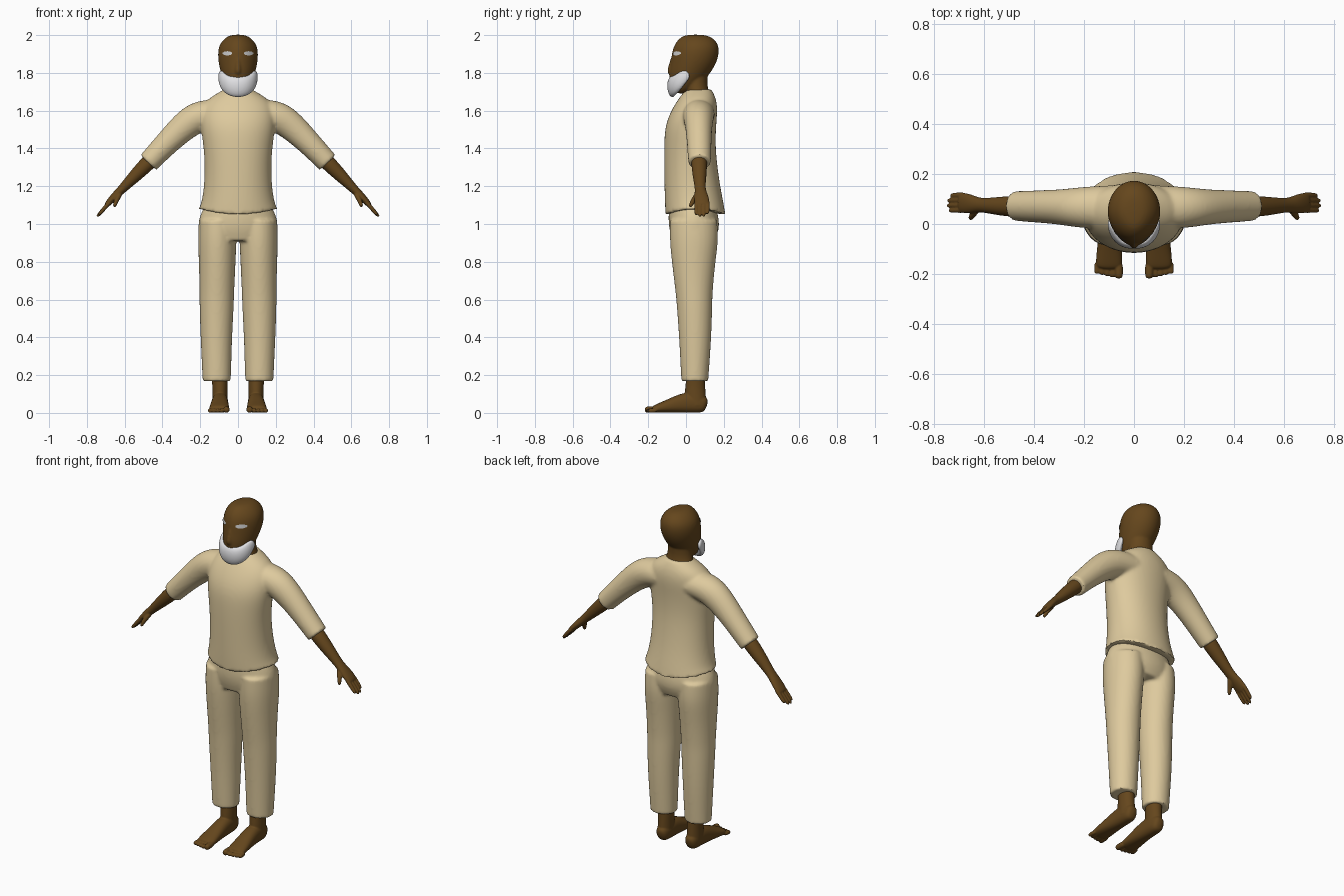
import bpy, bmesh, math
from mathutils import Vector as V

old = bpy.data.objects.get("Cube")
if old:
    bpy.data.objects.remove(old, do_unlink=True)

def material(name, r, g, b):
    m = bpy.data.materials.new(name)
    m.use_nodes = True
    m.diffuse_color = (r, g, b, 1)
    m.node_tree.nodes["Principled BSDF"].inputs["Base Color"].default_value = (r, g, b, 1)
    return m

cloth = material("tan cloth", .73, .59, .34)
skin = material("brown skin", .13, .062, .012)
white = material("white beard", .75, .75, .77)
eye_grey = material("pale eye", .6, .6, .6)

SIDES = 24

def loft(bm, rings, hard):
    """Closed tube through rings; hard ends keep a crisp rim."""
    crease = bm.edges.layers.float.get("crease_edge") or bm.edges.layers.float.new("crease_edge")
    rows = [[bm.verts.new(p) for p in r] for r in rings]
    for a, b in zip(rows, rows[1:]):
        for i in range(SIDES):
            j = (i + 1) % SIDES
            bm.faces.new((a[i], a[j], b[j], b[i]))
    for row in (rows[0], rows[-1]):
        cap = bm.faces.new(row)
        if hard:
            for e in cap.edges:
                e[crease] = 1

def power(v, p):
    return math.copysign(abs(v) ** p, v)

def column(bm, rows, sx=1, front=1, back=1, lift=0, hard=True):
    """Upright tube; rows of z, centre x, half width, front y, back y."""
    rings = []
    for k, (z, cx, rx, y0, y1) in enumerate(rows):
        mid, ry, ring = (y0 + y1) / 2, (y1 - y0) / 2, []
        for i in range(SIDES):
            t = math.tau * i / SIDES
            p = front if math.sin(t) < 0 else back
            dz = lift * math.cos(t) ** 2 if k == 0 else 0
            ring.append(V((sx * cx + rx * power(math.cos(t), p),
                           mid + ry * power(math.sin(t), p), z + dz)))
        rings.append(ring)
    loft(bm, rings, hard)

def limb(bm, rows, side, sx=1, p=1, hard=False):
    """Tube along a path; rows of x, y, z, size along side, size across."""
    pts = [V((sx * r[0], r[1], r[2])) for r in rows]
    rings = []
    for k, r in enumerate(rows):
        t = (pts[min(k + 1, len(pts) - 1)] - pts[max(k - 1, 0)]).normalized()
        a = V(side)
        a = (a - t * a.dot(t)).normalized()
        b = t.cross(a)
        rings.append([pts[k] + a * r[3] * power(math.cos(u), p) + b * r[4] * power(math.sin(u), p)
                      for u in (math.tau * i / SIDES for i in range(SIDES))])
    loft(bm, rings, hard)

def finish(bm, name, mat, voxel=0, smooth=5, mirror=False):
    bmesh.ops.recalc_face_normals(bm, faces=bm.faces)
    me = bpy.data.meshes.new(name)
    bm.to_mesh(me)
    bm.free()
    me.materials.append(mat)
    ob = bpy.data.objects.new(name, me)
    bpy.context.collection.objects.link(ob)
    bpy.ops.object.select_all(action='DESELECT')
    ob.select_set(True)
    bpy.context.view_layer.objects.active = ob
    if voxel:
        ob.modifiers.new("round", 'SUBSURF').levels = 2
        rm = ob.modifiers.new("blend", 'REMESH')
        rm.mode, rm.voxel_size = 'VOXEL', voxel
        sm = ob.modifiers.new("soften", 'SMOOTH')
        sm.factor, sm.iterations = .5, smooth
    if mirror:
        ob.modifiers.new("mirror", 'MIRROR').use_mirror_merge = False
    for m in list(ob.modifiers):
        bpy.ops.object.modifier_apply(modifier=m.name)
    bpy.ops.object.shade_smooth_by_angle(angle=math.radians(45))
    return ob

# Shirt: torso and two sleeves blended together
bm = bmesh.new()
column(bm, [(1.05, 0, .21, -.11, .21), (1.11, 0, .195, -.113, .2), (1.2, 0, .18, -.115, .182),
            (1.32, 0, .177, -.117, .165), (1.42, 0, .185, -.117, .157), (1.52, 0, .2, -.112, .16),
            (1.6, 0, .2, -.08, .168), (1.655, 0, .17, -.045, .162), (1.69, 0, .115, -.02, .148),
            (1.712, 0, .075, .0, .135)], lift=.03, back=.95, front=.97)
for s in (1, -1):
    limb(bm, [(.08, .07, 1.585, .085, .07), (.16, .066, 1.583, .086, .08), (.23, .066, 1.56, .08, .084),
              (.3, .068, 1.505, .07, .075), (.385, .07, 1.42, .065, .064),
              (.475, .072, 1.325, .06, .058)], (0, 1, 0), s, hard=True)
finish(bm, "shirt", cloth, .009, 6)

# Trousers: hips and two legs
bm = bmesh.new()
column(bm, [(.91, 0, .2, -.07, .15), (.97, 0, .213, -.09, .178),
            (1.03, 0, .211, -.095, .175), (1.09, 0, .18, -.09, .16)])
for s in (1, -1):
    column(bm, [(.168, .113, .075, -.025, .118), (.22, .113, .077, -.028, .122), (.4, .115, .084, -.037, .135),
                (.58, .113, .092, -.05, .14), (.64, .112, .092, -.056, .141), (.8, .11, .098, -.076, .156),
                (.92, .11, .103, -.088, .174), (1.02, .107, .1, -.085, .165)], s)
finish(bm, "trousers", cloth, .009, 5)

# Arms: forearm, palm, four fingers and thumb
bm = bmesh.new()
Y = (0, 1, 0)
limb(bm, [(.43, .07, 1.37, .042, .042), (.49, .07, 1.31, .042, .041), (.55, .072, 1.25, .036, .034),
          (.615, .075, 1.183, .026, .023), (.65, .08, 1.15, .038, .021), (.685, .085, 1.112, .042, .017),
          (.7, .085, 1.095, .035, .012)], Y)
for k, reach in enumerate((.85, 1, .98, .75)):
    y = .055 + .02 * k
    limb(bm, [(.67, y, 1.125, .011, .011), (.695, y, 1.098, .011, .011),
              (.69 + .035 * reach, y, 1.1 - .037 * reach, .0105, .0105),
              (.69 + .058 * reach, y - .002, 1.1 - .063 * reach, .008, .008)], Y)
limb(bm, [(.62, .07, 1.168, .016, .014), (.637, .048, 1.138, .015, .014),
          (.65, .03, 1.11, .012, .011), (.655, .02, 1.088, .008, .008)], Y)
finish(bm, "arms", skin, .004, 3, mirror=True)

# Feet: ankle, foot and five toes
bm = bmesh.new()
X = (1, 0, 0)
column(bm, [(.04, .096, .04, .0, .108), (.1, .096, .04, -.01, .105),
            (.16, .096, .04, .0, .1), (.23, .1, .045, .0, .1)])
limb(bm, [(.095, .112, .038, .026, .034), (.095, .08, .05, .04, .05), (.095, .02, .057, .042, .057),
          (.096, -.04, .048, .045, .048), (.098, -.1, .034, .05, .034), (.1, -.155, .023, .054, .023),
          (.1, -.18, .017, .048, .016)], X, p=.85)
for k in range(5):
    x, r = .061 + .0205 * k + (.005 if k else 0), .017 if k == 0 else .0115
    tip = -.218 + .0045 * k
    limb(bm, [(x, -.15, r + .002, r, r), (x, -.185, r + .001, r, r),
              (x, tip + .008, r, r, r), (x, tip, r, r * .6, r * .6)], X)
finish(bm, "feet", skin, .004, 3, mirror=True)

# Head with neck and nose ridge
bm = bmesh.new()
column(bm, [(1.64, 0, .1, .01, .14), (1.69, 0, .085, .0, .125), (1.74, 0, .068, -.005, .11),
            (1.83, 0, .07, -.01, .12)])
column(bm, [(1.69, 0, .035, -.07, .02), (1.72, 0, .063, -.08, .055), (1.77, 0, .083, -.088, .105),
            (1.81, 0, .094, -.09, .137), (1.855, 0, .104, -.082, .163), (1.905, 0, .108, -.076, .176),
            (1.95, 0, .1, -.063, .173), (1.985, 0, .07, -.035, .145), (2.003, 0, .035, .0, .1)],
       front=1.12, hard=False)
limb(bm, [(0, -.066, 1.89, .01, .012), (0, -.075, 1.85, .012, .013), (0, -.085, 1.81, .017, .017),
          (0, -.08, 1.79, .014, .012)], X)
head = finish(bm, "head", skin, .006, 4)

# Beard: band running under the jaw from ear to ear
bm = bmesh.new()
half = [(.096, .015, 1.8, .022, .008), (.09, -.012, 1.783, .033, .015), (.074, -.045, 1.75, .043, .022),
        (.042, -.07, 1.73, .053, .026)]
limb(bm, half + [(0, -.076, 1.725, .058, .026)] + [(-r[0],) + r[1:] for r in reversed(half)], (0, 0, 1))
finish(bm, "beard", white, .005, 3)

# Eyes: thin almond plates laid on the face
bm = bmesh.new()
for s in (1, -1):
    outline = []
    for i in range(16):
        t = math.tau * i / 16
        x, z = s * (.054 + .025 * math.cos(t)), 1.903 + .011 * math.sin(t)
        hit, point, normal, _ = head.ray_cast(V((x, -1, z)), V((0, 1, 0)))
        outline.append(point + normal * .004 if hit else V((x, -.05, z)))
    plate = bm.faces.new([bm.verts.new(p) for p in outline])
    bmesh.ops.triangulate(bm, faces=[plate])
finish(bm, "eyes", eye_grey)
